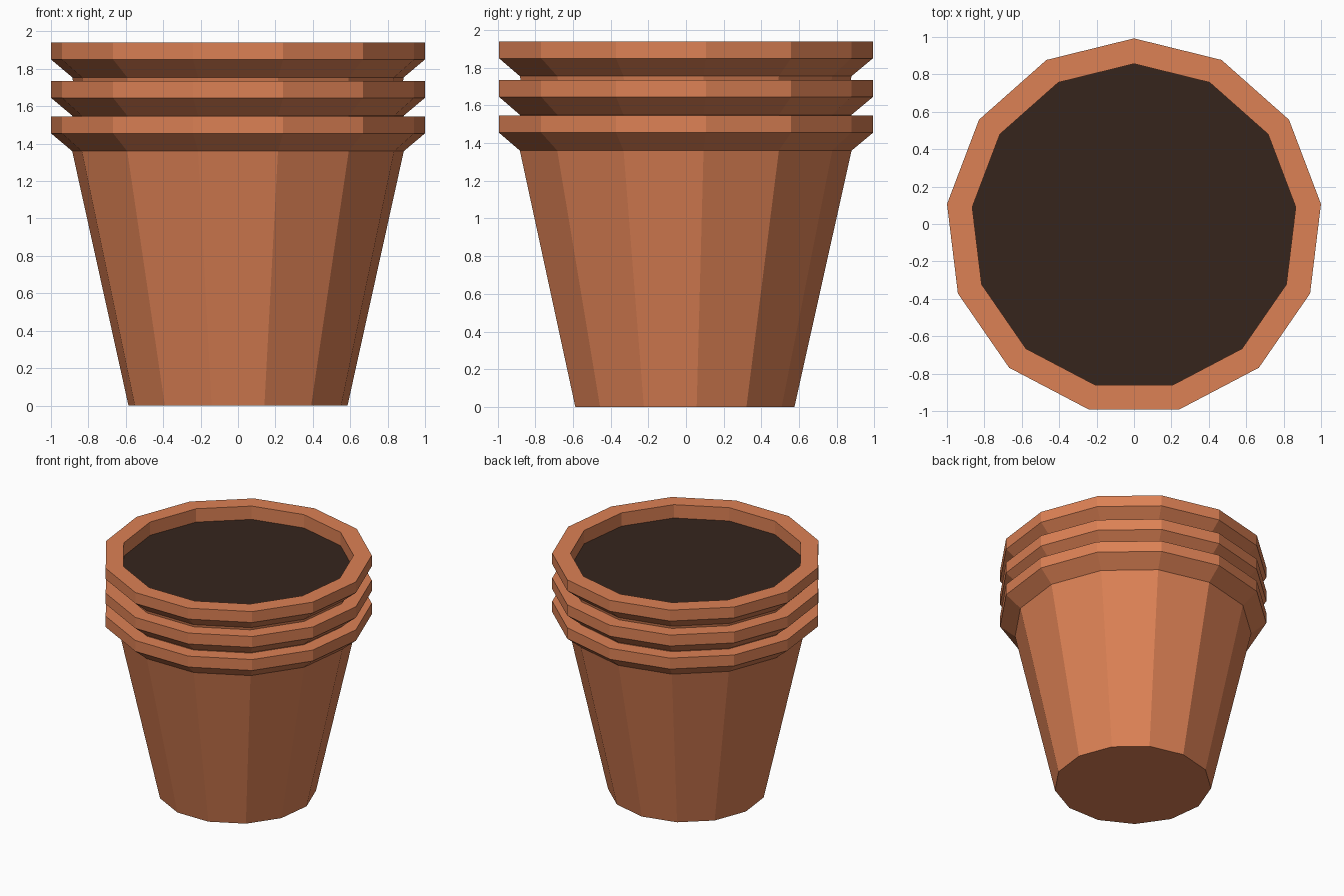
import bpy, bmesh, math

if "Cube" in bpy.data.objects:
    bpy.data.objects.remove(bpy.data.objects["Cube"])

SIDES = 13
Y_OFF = -0.0145  # centres the odd-sided outline


def material(name, rgb):
    m = bpy.data.materials.new(name)
    m.diffuse_color = (*rgb, 1)
    m.use_nodes = True
    m.node_tree.nodes["Principled BSDF"].inputs["Base Color"].default_value = m.diffuse_color
    return m


def lathe(name, profile, mat, cap_start=False, cap_end=False):
    """Revolve (radius, z) points, listed from bottom outside to top inside."""
    bm = bmesh.new()
    rings = []
    for r, z in profile:
        ring = []
        for k in range(SIDES):
            a = math.pi / 2 + k * 2 * math.pi / SIDES
            ring.append(bm.verts.new((r * math.cos(a), r * math.sin(a) + Y_OFF, z)))
        rings.append(ring)
    for lo, hi in zip(rings, rings[1:]):
        for i in range(SIDES):
            j = (i + 1) % SIDES
            bm.faces.new((lo[i], lo[j], hi[j], hi[i]))
    if cap_start:
        bm.faces.new(rings[0][::-1])
    if cap_end:
        bm.faces.new(rings[-1])
    mesh = bpy.data.meshes.new(name)
    bm.to_mesh(mesh)
    bm.free()
    mesh.materials.append(mat)
    ob = bpy.data.objects.new(name, mesh)
    bpy.context.collection.objects.link(ob)
    return ob


clay = material("terracotta", (0.72, 0.22, 0.09))
soil = material("dark_soil", (0.037, 0.018, 0.012))

R_NECK, R_RIM, R_IN = 0.893, 1.007, 0.871


def rim(z):
    """Flared rim profile whose underside starts at height z."""
    return [(R_NECK, z), (R_RIM, z + 0.095), (R_RIM, z + 0.185), (R_IN, z + 0.185)]


# Bottom pot: tapered body, closed base, flared rim
lathe("bottom_pot", [(0.59, 0)] + rim(1.36), clay, cap_start=True)

# Nested pots: only the collar shows, neck tucks into the pot below
lathe("middle_pot", [(0.885, 1.50)] + rim(1.55), clay)
lathe("top_pot", [(0.88, 1.69)] + rim(1.755) + [(R_IN, 1.83)], clay)

# Dark fill inside the top pot
lathe("soil", [(R_IN, 1.83)], soil, cap_end=True)
